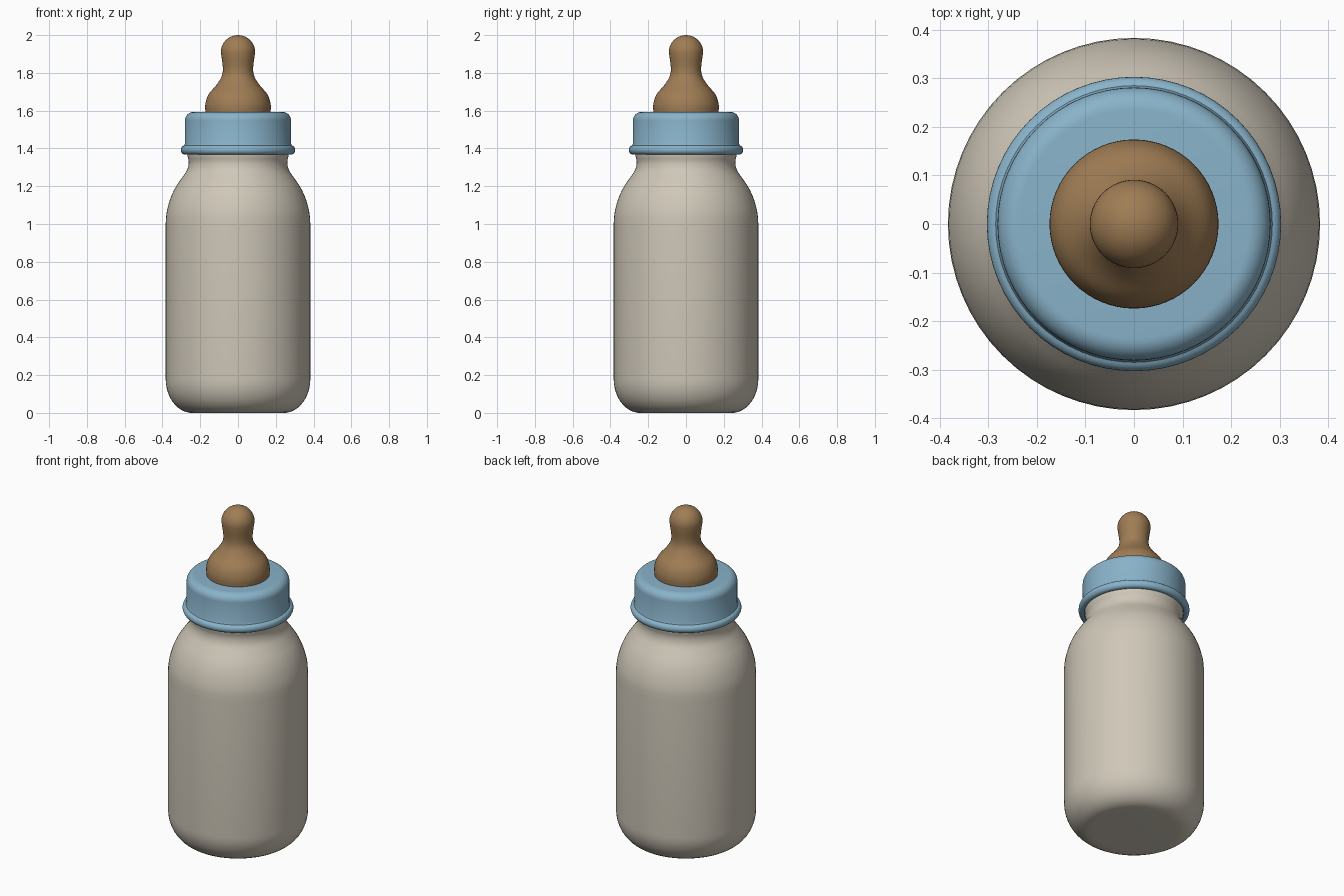
import bpy, bmesh, math
from mathutils import Vector

if "Cube" in bpy.data.objects:
    bpy.data.objects.remove(bpy.data.objects["Cube"])

SEGMENTS = 64


def material(name, rgb):
    m = bpy.data.materials.new(name)
    m.diffuse_color = (*rgb, 1)
    m.use_nodes = True
    m.node_tree.nodes["Principled BSDF"].inputs["Base Color"].default_value = m.diffuse_color
    return m


def arc(cr, cz, a, b, start, end, steps=8):
    """Elliptical arc in the (radius, height) plane, angles in degrees."""
    pts = []
    for i in range(steps + 1):
        t = math.radians(start + (end - start) * i / steps)
        pts.append((cr + a * math.cos(t), cz + b * math.sin(t)))
    return pts


def smooth(pts, steps=4):
    """Catmull-Rom curve through the given profile points."""
    p = [Vector(q) for q in [pts[0], *pts, pts[-1]]]
    out = []
    for a, b, c, d in zip(p, p[1:], p[2:], p[3:]):
        for i in range(steps):
            t = i / steps
            out.append(tuple(0.5 * (2 * b + (c - a) * t + (2 * a - 5 * b + 4 * c - d) * t ** 2
                                    + (3 * b - a - 3 * c + d) * t ** 3)))
    return out + [pts[-1]]


def lathe(name, profile, mat):
    """Spin a bottom-to-top profile around the z axis."""
    bm = bmesh.new()
    verts = [bm.verts.new((max(r, 0), 0, z)) for r, z in profile]
    edges = [bm.edges.new(pair) for pair in zip(verts, verts[1:])]
    bmesh.ops.spin(bm, geom=verts + edges, cent=(0, 0, 0), axis=(0, 0, 1),
                   angle=math.tau, steps=SEGMENTS, use_merge=True)
    bmesh.ops.remove_doubles(bm, verts=bm.verts[:], dist=1e-5)
    bmesh.ops.recalc_face_normals(bm, faces=bm.faces[:])
    mesh = bpy.data.meshes.new(name)
    bm.to_mesh(mesh)
    bm.free()
    mesh.materials.append(mat)
    obj = bpy.data.objects.new(name, mesh)
    bpy.context.collection.objects.link(obj)
    bpy.context.view_layer.objects.active = obj
    obj.select_set(True)
    bpy.ops.object.shade_smooth_by_angle(angle=math.radians(40))
    obj.select_set(False)


cream = material("milky cream", (0.62, 0.57, 0.48))
blue = material("soft blue", (0.25, 0.45, 0.59))
tan = material("tan rubber", (0.35, 0.205, 0.09))

# Bottle: flat base, rounded foot, straight wall, sloping shoulder and neck
bottle = [(0, 0), (0.22, 0)]
bottle += arc(0.243, 0.18, 0.14, 0.18, -85, 0, 10)
bottle += smooth([(0.383, 1.0), (0.378, 1.06), (0.36, 1.13), (0.333, 1.19), (0.30, 1.24),
                  (0.27, 1.285), (0.261, 1.325), (0.267, 1.36), (0.268, 1.39)])
bottle += [(0.268, 1.42), (0, 1.42)]
lathe("bottle", bottle, cream)

# Screw collar: rounded bead at the rim, straight wall, rounded top edge
collar = [(0, 1.385), (0.27, 1.385), (0.272, 1.37)]
collar += arc(0.281, 1.392, 0.022, 0.024, -90, 80, 10)
collar += [(0.281, 1.425)]
collar += arc(0.236, 1.548, 0.045, 0.045, 0, 90, 8)
collar += [(0, 1.593)]
lathe("collar", collar, blue)

# Teat: round base, narrow waist and domed tip
teat = [(0, 1.58), (0.168, 1.58)]
teat += smooth([(0.172, 1.59), (0.173, 1.635), (0.156, 1.686), (0.115, 1.735),
                (0.087, 1.78), (0.08, 1.82), (0.085, 1.87)])
teat += arc(0, 1.91, 0.091, 0.09, 0, 90, 12)
lathe("teat", teat, tan)
